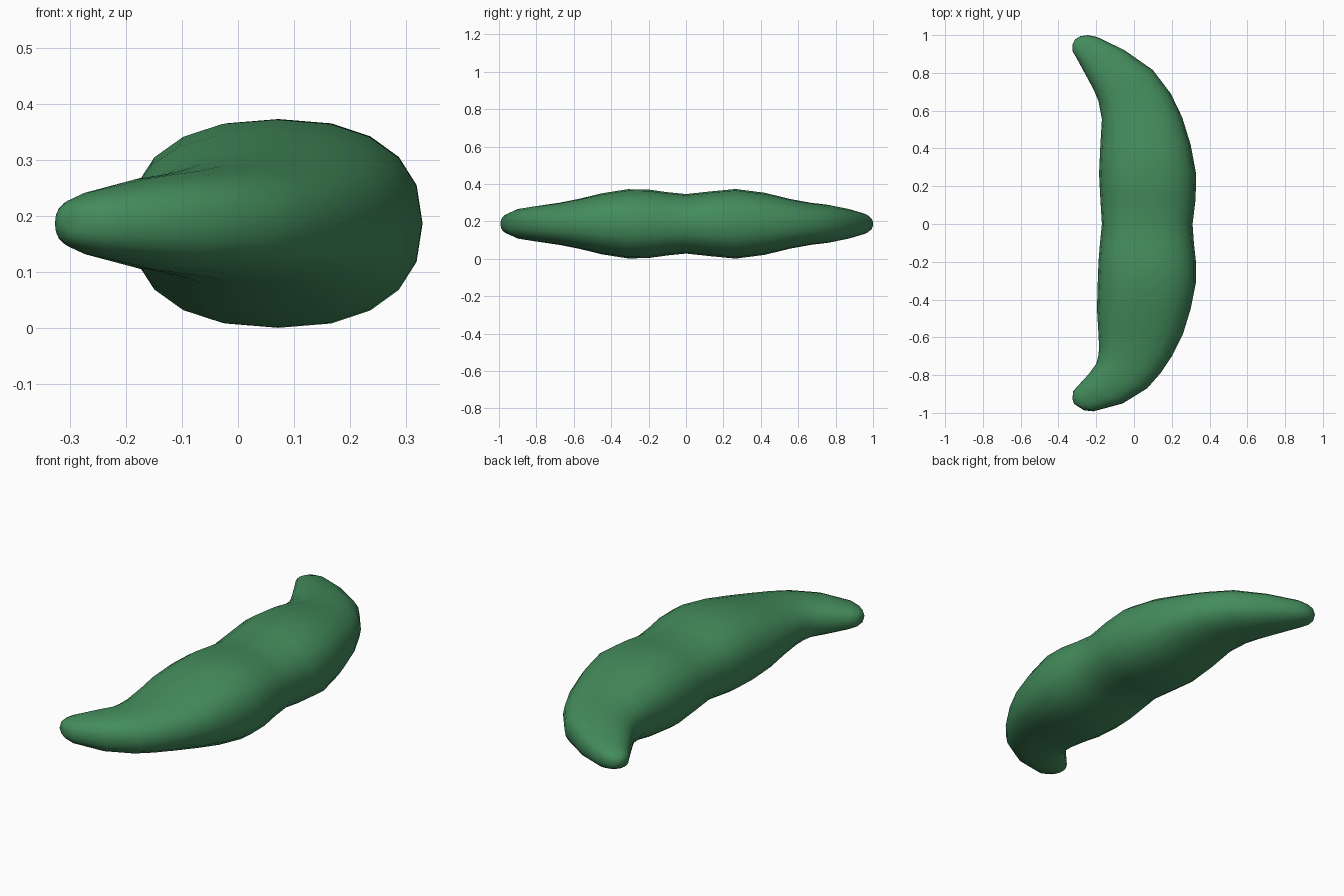
import bpy, bmesh, math

# Cross-sections along the body: inner edge (x, y), outer edge (x, y), half height
RINGS = [
    (-.326, -.925, -.297, -.966, .028),
    (-.322, -.885, -.265, -.986, .042),
    (-.300, -.860, -.215, -.992, .057),
    (-.240, -.795, -.060, -.950, .082),
    (-.200, -.740, .070, -.870, .094),
    (-.188, -.695, .140, -.790, .103),
    (-.185, -.650, .200, -.700, .113),
    (-.190, -.550, .260, -.580, .135),
    (-.196, -.450, .300, -.450, .163),
    (-.192, -.310, .328, -.310, .185),
    (-.188, -.200, .328, -.200, .183),
    (-.180, -.100, .317, -.100, .169),
    (-.170, .000, .310, .000, .159),
    (-.178, .130, .326, .130, .173),
    (-.185, .265, .329, .265, .186),
    (-.178, .420, .300, .420, .166),
    (-.170, .555, .255, .565, .132),
    (-.188, .650, .195, .690, .112),
    (-.213, .710, .100, .815, .101),
    (-.245, .770, -.050, .920, .082),
    (-.305, .880, -.195, .990, .056),
    (-.326, .915, -.245, 1.00, .042),
    (-.326, .948, -.285, .994, .028),
]
SIDES = 20
MID_Z = 0.187


def soft(v):
    """Slightly squared circle coordinate."""
    return math.copysign(abs(v) ** 0.85, v) if abs(v) > 1e-6 else 0.0


# Curved tapering body lofted through the cross-sections
bm = bmesh.new()
loops = []
for ix, iy, ox, oy, h in RINGS:
    loop = []
    for k in range(SIDES):
        a = 2 * math.pi * k / SIDES
        t = (soft(math.cos(a)) + 1) / 2
        loop.append(bm.verts.new((ix + (ox - ix) * t,
                                  iy + (oy - iy) * t,
                                  MID_Z + h * soft(math.sin(a)))))
    loops.append(loop)
for a, b in zip(loops, loops[1:]):
    for k in range(SIDES):
        n = (k + 1) % SIDES
        bm.faces.new((a[k], a[n], b[n], b[k]))

# Rounded tips
for loop, tip in ((loops[0], (-.318, -.952, MID_Z)), (loops[-1], (-.312, .978, MID_Z))):
    v = bm.verts.new(tip)
    for k in range(SIDES):
        bm.faces.new((loop[k], loop[(k + 1) % SIDES], v))
bmesh.ops.recalc_face_normals(bm, faces=bm.faces)
for f in bm.faces:
    f.smooth = True

mesh = bpy.data.meshes.new("curved_body")
bm.to_mesh(mesh)
bm.free()
body = bpy.data.objects.new("curved_body", mesh)
bpy.context.collection.objects.link(body)

green = bpy.data.materials.new("leaf green")
green.diffuse_color = (0.057, 0.262, 0.107, 1)
mesh.materials.append(green)
